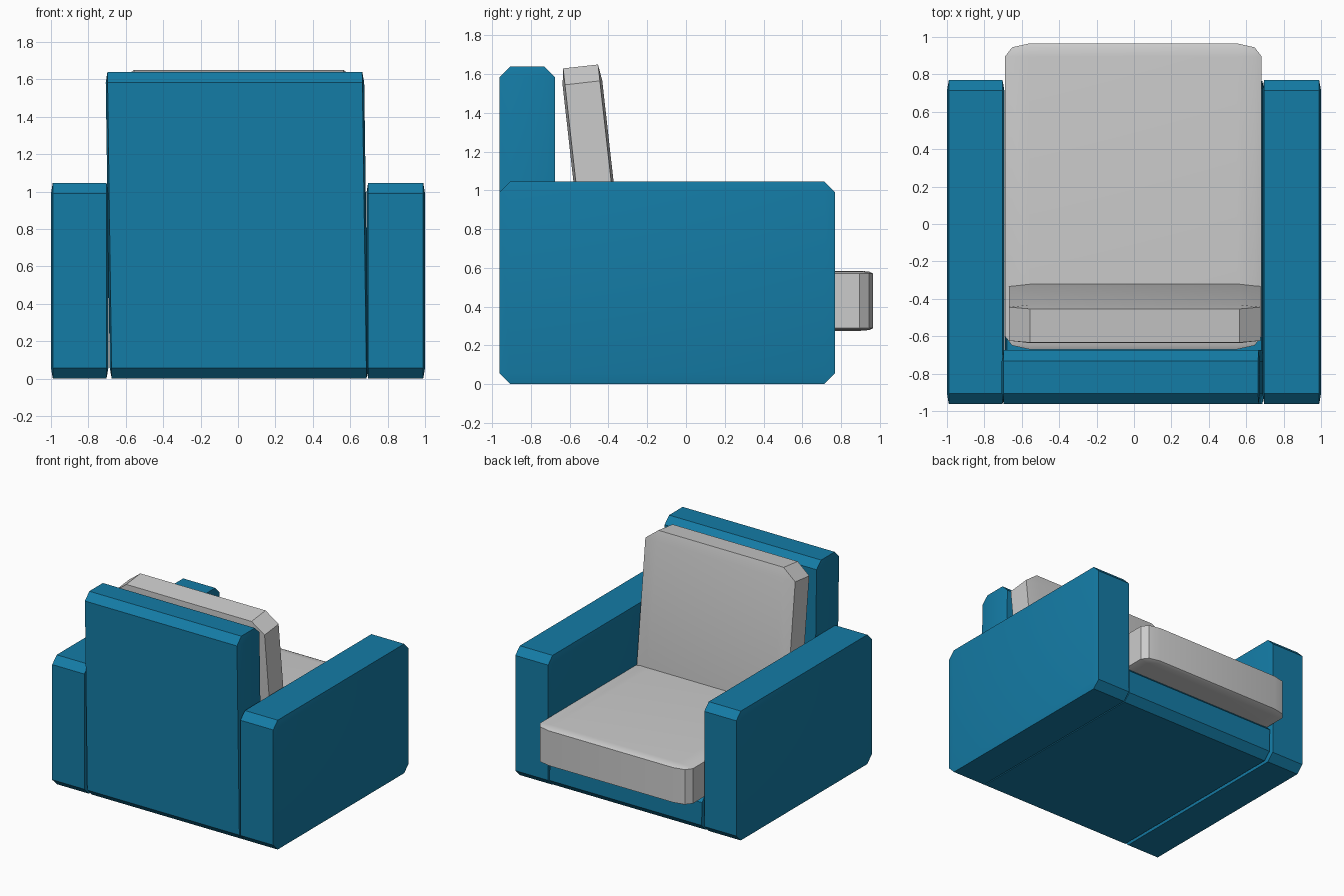
import bpy, bmesh, math
from mathutils import Matrix, Vector

if "Cube" in bpy.data.objects:
    bpy.data.objects.remove(bpy.data.objects["Cube"])

blue = bpy.data.materials.new("blue_fabric")
blue.diffuse_color = (0.007, 0.20, 0.38, 1)
blue.use_nodes = True
blue.node_tree.nodes["Principled BSDF"].inputs["Base Color"].default_value = blue.diffuse_color


def block(name, lo, hi, bevel, segments=1, mat=None, shear=0.0, tilt=0.0):
    """Box between two corners with a different bevel width along each axis."""
    lo, hi, bevel = Vector(lo), Vector(hi), Vector(bevel)
    size, mid = hi - lo, (hi + lo) / 2
    bm = bmesh.new()
    bmesh.ops.create_cube(bm, size=1)
    # bevel in a stretched space, then squash back
    bmesh.ops.scale(bm, verts=bm.verts, vec=[s / b for s, b in zip(size, bevel)])
    bmesh.ops.bevel(bm, geom=bm.edges[:], offset=1, segments=segments,
                    profile=0.5, affect='EDGES')
    bmesh.ops.scale(bm, verts=bm.verts, vec=bevel)
    bmesh.ops.rotate(bm, verts=bm.verts, cent=(0, 0, 0),
                     matrix=Matrix.Rotation(tilt, 3, 'X'))
    bmesh.ops.translate(bm, verts=bm.verts, vec=mid)
    for v in bm.verts:
        v.co.x += shear * v.co.z
    me = bpy.data.meshes.new(name)
    bm.to_mesh(me)
    bm.free()
    ob = bpy.data.objects.new(name, me)
    bpy.context.collection.objects.link(ob)
    if mat:
        me.materials.append(mat)
    bpy.ops.object.select_all(action='DESELECT')
    ob.select_set(True)
    bpy.context.view_layer.objects.active = ob
    bpy.ops.object.shade_smooth_by_angle(angle=math.radians(30))
    return ob


# arms
frame_bevel = (0.01, 0.057, 0.057)
block("left_arm", (-1, -0.963, 0), (-0.693, 0.77, 1.047), frame_bevel, mat=blue)
block("right_arm", (0.686, -0.963, 0), (1, 0.77, 1.047), frame_bevel, mat=blue)

# back panel and seat base, leaning slightly sideways
block("back_panel", (-0.685, -0.963, 0), (0.697, -0.675, 1.64), frame_bevel,
      mat=blue, shear=-0.014)
block("seat_base", (-0.685, -0.82, 0), (0.697, 0.765, 0.30), frame_bevel,
      mat=blue, shear=-0.014)

# cushions
block("seat_cushion", (-0.69, -0.67, 0.275), (0.683, 0.965, 0.585),
      (0.13, 0.07, 0.014), segments=2)
block("back_cushion", (-0.667, -0.58, 0.443), (0.675, -0.374, 1.643),
      (0.11, 0.0125, 0.085), tilt=math.radians(6.4))
